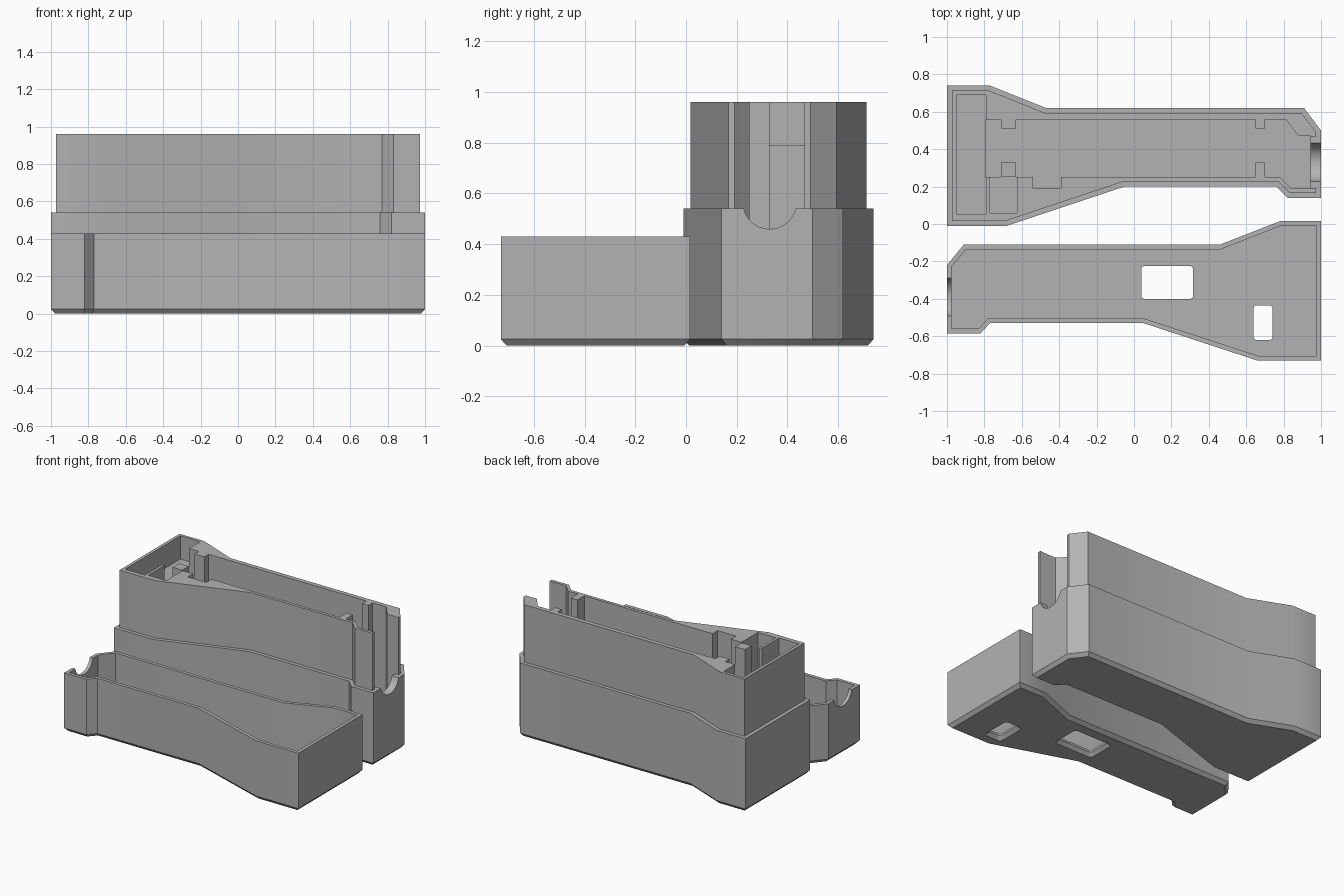
import bpy, bmesh
from math import radians, cos, sin, pi
from mathutils import Vector

if "Cube" in bpy.data.objects:
    bpy.data.objects.remove(bpy.data.objects["Cube"], do_unlink=True)

grey = bpy.data.materials.new("plain grey plastic")
grey.use_nodes = True
COLOUR = (0.45, 0.45, 0.45, 1)
grey.diffuse_color = COLOUR
grey.node_tree.nodes["Principled BSDF"].inputs["Base Color"].default_value = COLOUR


def inset(points, d):
    """Offset a counter-clockwise outline inwards by d with mitred corners."""
    result = []
    for i, p in enumerate(points):
        a, b, c = Vector(points[i - 1]), Vector(p), Vector(points[(i + 1) % len(points)])
        u, v = (b - a).normalized(), (c - b).normalized()
        n, m = Vector((-u.y, u.x)), Vector((-v.y, v.x))
        result.append(tuple(b + (n + m) * d / (1 + n.dot(m))))
    return result


def loft(name, levels):
    """Closed solid through stacked (outline, height) levels."""
    bm = bmesh.new()
    rings = [[bm.verts.new((x, y, z)) for x, y in pts] for pts, z in levels]
    for low, high in zip(rings, rings[1:]):
        for i in range(len(low)):
            j = (i + 1) % len(low)
            bm.faces.new((low[i], low[j], high[j], high[i]))
    bm.faces.new(rings[0][::-1])
    bm.faces.new(rings[-1])
    bmesh.ops.recalc_face_normals(bm, faces=bm.faces)
    mesh = bpy.data.meshes.new(name)
    bm.to_mesh(mesh)
    bm.free()
    mesh.materials.append(grey)
    ob = bpy.data.objects.new(name, mesh)
    bpy.context.collection.objects.link(ob)
    return ob


def rect(x0, x1, y0, y1):
    return [(x0, y0), (x1, y0), (x1, y1), (x0, y1)]


def rounded(x0, x1, y0, y1, r):
    pts = []
    corners = [(x1 - r, y1 - r), (x0 + r, y1 - r), (x0 + r, y0 + r), (x1 - r, y0 + r)]
    for k, (cx, cy) in enumerate(corners):
        for s in range(5):
            t = (k + s / 4) * pi / 2
            pts.append((cx + r * cos(t), cy + r * sin(t)))
    return pts


def cut(body, cutter):
    cutter.hide_render = True
    mod = body.modifiers.new("cut", "BOOLEAN")
    mod.operation, mod.solver, mod.object = "DIFFERENCE", "EXACT", cutter
    bpy.context.view_layer.objects.active = body
    bpy.ops.object.modifier_apply(modifier=mod.name)
    bpy.data.objects.remove(cutter, do_unlink=True)


def cable_notch(body, x, y, z):
    bpy.ops.mesh.primitive_cylinder_add(vertices=48, radius=0.105, depth=0.15,
                                        location=(x, y, z), rotation=(0, pi / 2, 0))
    cutter = bpy.context.object
    cutter.data.materials.append(grey)
    cut(body, cutter)


def finish(body):
    bpy.ops.object.select_all(action="DESELECT")
    body.select_set(True)
    bpy.context.view_layer.objects.active = body
    bpy.ops.object.shade_smooth_by_angle(angle=radians(30))


# Deep case: chamfered foot, outer wall, ledge and raised inner lip
case_outline = [(-1, -0.01), (-0.68, -0.01), (-0.05, 0.2), (0.76, 0.2), (0.82, 0.14), (1, 0.14),
                (1, 0.5), (0.91, 0.62), (-0.47, 0.62), (-0.77, 0.74), (-1, 0.74)]
lip = inset(case_outline, 0.027)
case = loft("deep_case", [(inset(case_outline, 0.022), 0), (case_outline, 0.025),
                          (case_outline, 0.54), (lip, 0.54), (lip, 0.96)])

# Main chamber with guide ribs along both sides
chamber = [(-0.795, 0.25), (-0.71, 0.25), (-0.71, 0.33), (-0.63, 0.33), (-0.63, 0.25),
           (-0.54, 0.25), (-0.54, 0.19), (-0.39, 0.19), (-0.39, 0.25), (0.65, 0.25),
           (0.65, 0.33), (0.7, 0.33), (0.7, 0.25), (0.78, 0.25), (0.84, 0.19), (0.945, 0.19),
           (0.945, 0.47), (0.88, 0.47), (0.81, 0.56), (0.7, 0.56), (0.7, 0.51), (0.65, 0.51),
           (0.65, 0.56), (-0.63, 0.56), (-0.63, 0.51), (-0.71, 0.51), (-0.71, 0.56), (-0.795, 0.56)]
cut(case, loft("chamber_cutter", [(chamber, 0.05), (chamber, 1.1)]))

# Shallow end pocket, side pocket and open end of the lip
for pts, z in ((rect(-0.95, -0.79, 0.05, 0.69), 0.79),
               (rect(-0.77, -0.625, 0.06, 0.255), 0.5),
               (rect(0.93, 1.1, 0.192, 0.468), 0.54)):
    cut(case, loft("pocket_cutter", [(pts, z), (pts, 1.1)]))
cable_notch(case, 1, 0.33, 0.565)
finish(case)

# Shallow cover: thin tray with a chamfered foot
cover_outline = [(-1, -0.585), (-0.82, -0.585), (-0.77, -0.53), (0.05, -0.53), (0.66, -0.73),
                 (1, -0.73), (1, 0.015), (0.78, 0.015), (0.46, -0.11), (-0.91, -0.11), (-1, -0.22)]
cover = loft("shallow_cover", [(inset(cover_outline, 0.022), 0), (cover_outline, 0.025),
                               (cover_outline, 0.43)])
tray = inset(cover_outline, 0.025)
cut(cover, loft("tray_cutter", [(tray, 0.04), (tray, 0.6)]))

# Flared windows through the floor of the cover
for x0, x1, y0, y1 in ((0.04, 0.315, -0.4, -0.225), (0.64, 0.74, -0.62, -0.435)):
    window = rounded(x0, x1, y0, y1, 0.015)
    flare = rounded(x0 - 0.025, x1 + 0.025, y0 - 0.025, y1 + 0.025, 0.025)
    cut(cover, loft("window_cutter", [(flare, -0.005), (window, 0.025), (window, 0.2)]))
cable_notch(cover, -1, -0.39, 0.455)
finish(cover)
